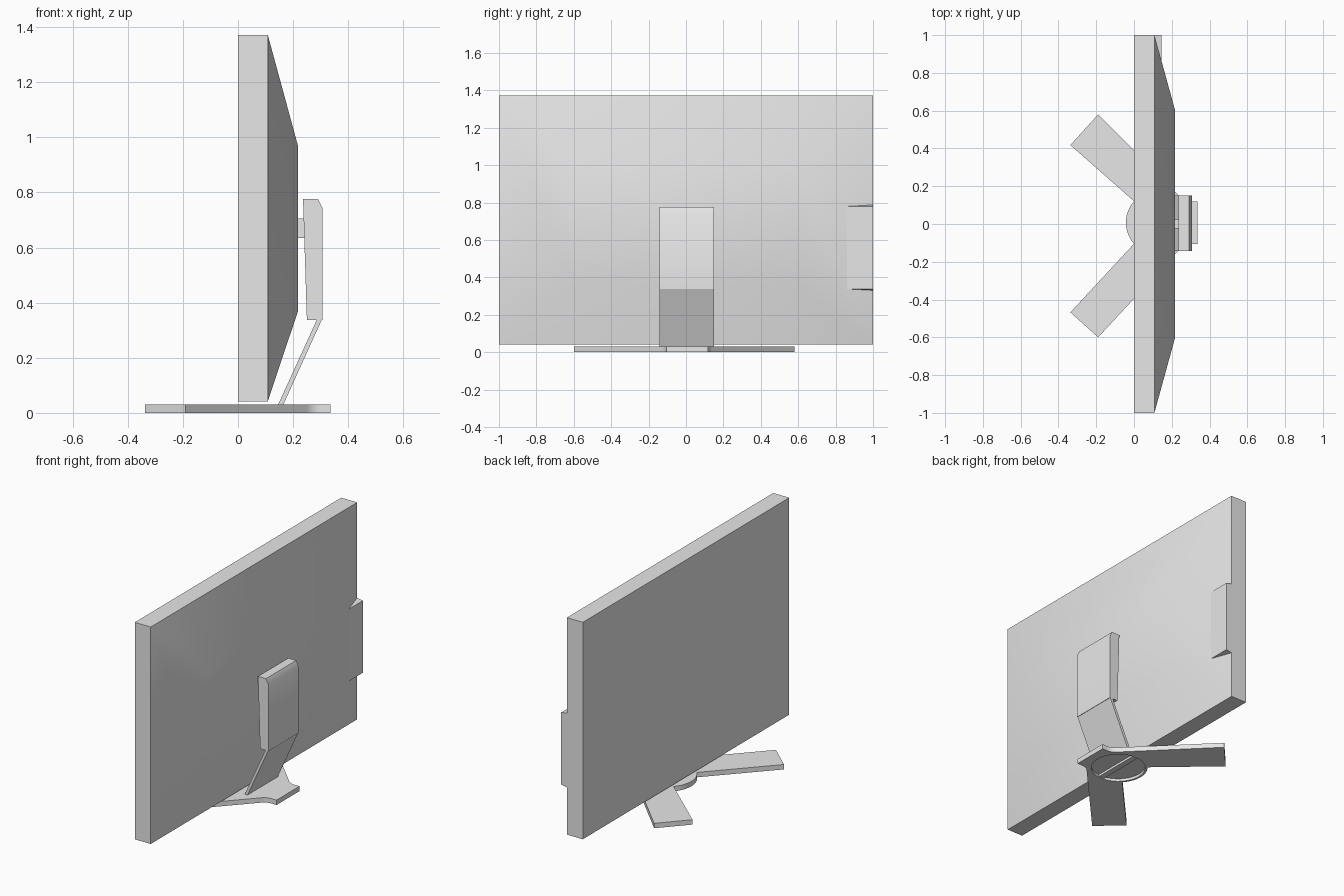
import bpy, bmesh, math
from mathutils import Vector

cube = bpy.data.objects.get("Cube")
if cube:
    bpy.data.objects.remove(cube, do_unlink=True)

grey = bpy.data.materials.new("light_grey")
grey.use_nodes = True
grey.diffuse_color = (0.8, 0.8, 0.8, 1)
grey.node_tree.nodes["Principled BSDF"].inputs["Base Color"].default_value = (0.8, 0.8, 0.8, 1)


def finish(name, bm, smooth=False):
    bmesh.ops.recalc_face_normals(bm, faces=bm.faces)
    mesh = bpy.data.meshes.new(name)
    bm.to_mesh(mesh)
    bm.free()
    mesh.materials.append(grey)
    obj = bpy.data.objects.new(name, mesh)
    bpy.context.collection.objects.link(obj)
    bpy.ops.object.select_all(action='DESELECT')
    obj.select_set(True)
    bpy.context.view_layer.objects.active = obj
    if smooth:
        bpy.ops.object.shade_smooth_by_angle(angle=math.radians(32))
    return obj


def prism(name, points, offset, smooth=False):
    """Extrude a closed outline along the offset vector."""
    bm = bmesh.new()
    face = bm.faces.new([bm.verts.new(p) for p in points])
    ext = bmesh.ops.extrude_face_region(bm, geom=[face])
    verts = [v for v in ext["geom"] if isinstance(v, bmesh.types.BMVert)]
    bmesh.ops.translate(bm, verts=verts, vec=Vector(offset))
    return finish(name, bm, smooth)


def side_profile(name, xz, y0, y1, smooth=False):
    return prism(name, [(x, y0, z) for x, z in xz], (0, y1 - y0, 0), smooth)


def box(name, x0, x1, y0, y1, z0, z1):
    return side_profile(name, [(x0, z0), (x1, z0), (x1, z1), (x0, z1)], y0, y1)


def arc(cx, cy, r, a0, a1, n):
    angles = [math.radians(a0 + (a1 - a0) * i / n) for i in range(n + 1)]
    return [(cx + r * math.cos(a), cy + r * math.sin(a)) for a in angles]


# Screen housing: flat slab with a tapered back
bm = bmesh.new()
loops = []
for x, w, z0, z1 in [(0, 1, 0.042, 1.372), (0.108, 1, 0.042, 1.372), (0.218, 0.6, 0.37, 0.968)]:
    loops.append([bm.verts.new((x, y, z)) for y, z in [(-w, z0), (w, z0), (w, z1), (-w, z1)]])
bm.faces.new(loops[0])
bm.faces.new(loops[-1])
for a, b in zip(loops, loops[1:]):
    for i in range(4):
        j = (i + 1) % 4
        bm.faces.new((a[i], a[j], b[j], b[i]))
finish("screen_housing", bm, smooth=True)

# Connector block on the side of the back, slightly tapered
bm = bmesh.new()
rings = []
for x, z0, z1 in [(0.08, 0.325, 0.793), (0.146, 0.338, 0.78)]:
    rings.append([bm.verts.new((x, y, z)) for y, z in [(0.86, z0), (1, z0), (1, z1), (0.86, z1)]])
for r in rings:
    bm.faces.new(r)
for i in range(4):
    j = (i + 1) % 4
    bm.faces.new((rings[0][i], rings[0][j], rings[1][j], rings[1][i]))
finish("connector_block", bm)

# Stand neck
box("neck_mount", 0.21, 0.25, -0.025, 0.025, 0.635, 0.705)
side_profile("neck_upper", [(0.236, 0.777), (0.29, 0.777), (0.306, 0.745),
                            (0.306, 0.337), (0.25, 0.337)], -0.143, 0.15, smooth=True)
side_profile("neck_lower", [(0.287, 0.34), (0.305, 0.34), (0.16, 0.02), (0.141, 0.02)],
             -0.143, 0.15)

# Base: two splayed legs, round hub and a short tail
hub_x, hub_y = 0.125, 0.008
outline = [(0.335, -0.105), (0.335, 0.118)]
outline += arc(0.30, 0.188, 0.07, 270, 225, 5)
outline += [(-0.19, 0.58), (-0.337, 0.418)]
outline += arc(hub_x, hub_y, 0.168, 138, 222, 16)
outline += [(-0.337, -0.468), (-0.19, -0.6)]
outline += arc(0.30, -0.175, 0.07, 135, 90, 5)
base = prism("base", [(x, y, 0) for x, y in outline], (0, 0, 0.03))

# Round recess under the hub
cutter = prism("recess_cutter", [(x, y, -0.02) for x, y in arc(hub_x, hub_y, 0.155, 0, 352.5, 47)],
               (0, 0, 0.036))
cutter.hide_render = True
bpy.ops.object.select_all(action='DESELECT')
bpy.context.view_layer.objects.active = base
base.select_set(True)
cut = base.modifiers.new("recess", 'BOOLEAN')
cut.operation = 'DIFFERENCE'
cut.solver = 'EXACT'
cut.object = cutter
bpy.ops.object.modifier_apply(modifier=cut.name)
bpy.data.objects.remove(cutter, do_unlink=True)
bpy.ops.object.shade_smooth_by_angle(angle=math.radians(25))

# Finger bar across the recess
box("recess_bar", hub_x - 0.018, hub_x + 0.018, hub_y - 0.15, hub_y + 0.15, 0.002, 0.02)
